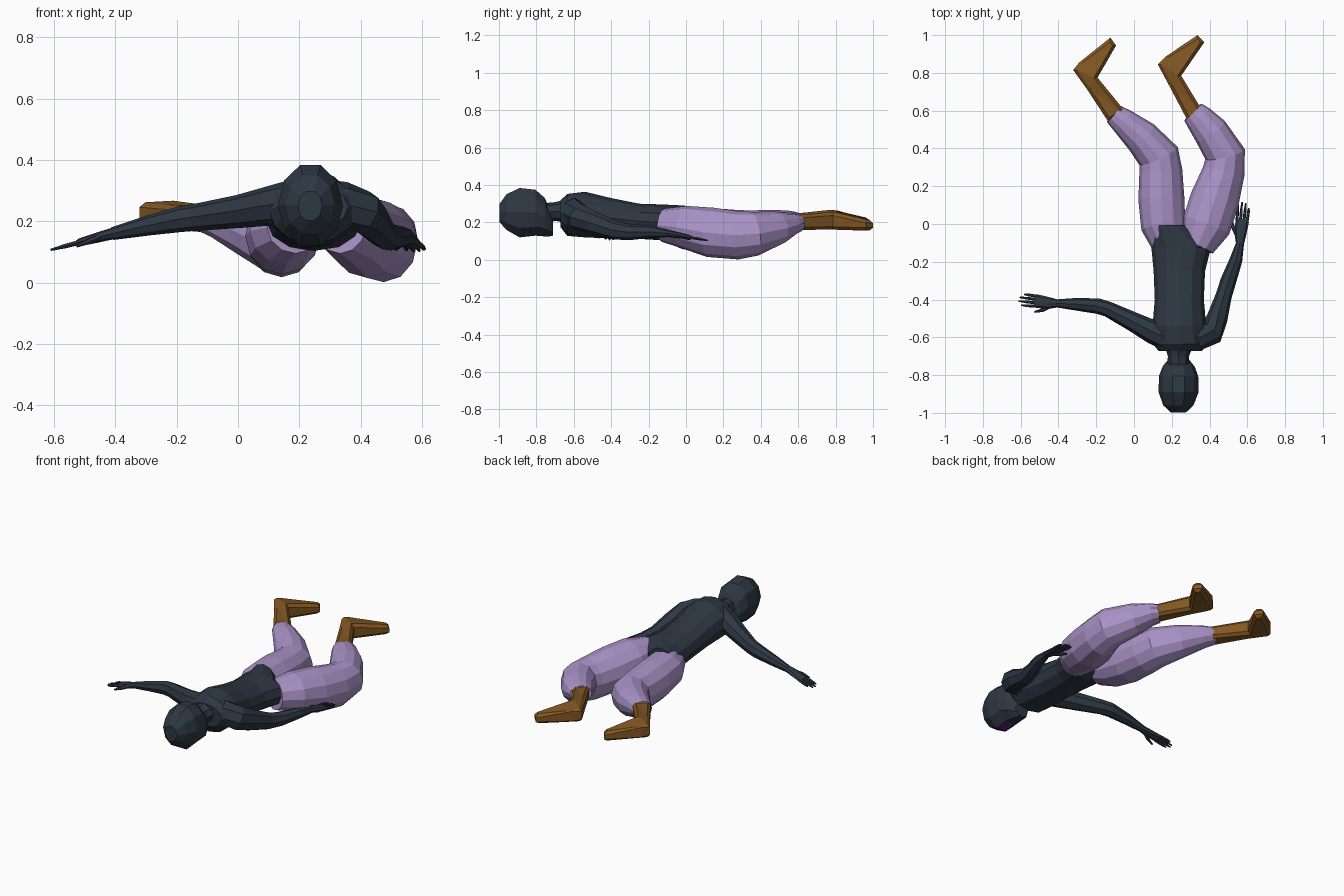
import bpy, bmesh, math
from mathutils import Vector

def material(name, rgb):
    m = bpy.data.materials.new(name)
    m.diffuse_color = (*rgb, 1)
    return m

NAVY = material("dark navy", (0.027, 0.039, 0.056))
LILAC = material("lilac cloth", (0.40, 0.29, 0.57))
BROWN = material("brown leather", (0.225, 0.095, 0.017))
VIOLET = material("deep violet", (0.10, 0.018, 0.17))

def finish(name, bm, mats):
    bmesh.ops.recalc_face_normals(bm, faces=bm.faces)
    me = bpy.data.meshes.new(name)
    bm.to_mesh(me)
    bm.free()
    ob = bpy.data.objects.new(name, me)
    for m in mats:
        me.materials.append(m)
    bpy.context.collection.objects.link(ob)
    return ob

def add_loft(bm, stations, sides, axis=None):
    """Skin elliptical rings (x, y, z, side radius, vertical radius) along a path."""
    pts = [Vector(s[:3]) for s in stations]
    rings = []
    for i, s in enumerate(stations):
        d = Vector((0, 0, 0))
        if i > 0:
            d += (pts[i] - pts[i - 1]).normalized()
        if i < len(pts) - 1:
            d += (pts[i + 1] - pts[i]).normalized()
        d = Vector(axis) if axis else d.normalized()
        side = d.cross(Vector((0, 0, 1))).normalized()
        up = side.cross(d)
        ring = []
        for k in range(sides):
            a = 2 * math.pi * k / sides
            ring.append(bm.verts.new(pts[i] + side * s[3] * math.cos(a) + up * s[4] * math.sin(a)))
        rings.append(ring)
    for r0, r1 in zip(rings, rings[1:]):
        for k in range(sides):
            j = (k + 1) % sides
            bm.faces.new((r0[k], r0[j], r1[j], r1[k]))
    bm.faces.new(rings[0])
    bm.faces.new(rings[-1])

def loft(name, stations, sides, *mats, axis=None):
    bm = bmesh.new()
    add_loft(bm, stations, sides, axis)
    return finish(name, bm, mats)

Y = (0, 1, 0)

# Head, crown towards -y, face down with a violet patch on the face
head = loft("head", [
    (.235, -.998, .25, .04, .05), (.235, -.96, .255, .08, .10),
    (.236, -.89, .252, .106, .139), (.236, -.805, .252, .104, .129),
    (.236, -.755, .228, .085, .108), (.236, -.728, .197, .064, .075),
    (.236, -.71, .172, .045, .045)], 10, NAVY, VIOLET, axis=Y)
for p in head.data.polygons:
    if p.normal.z < -0.9 and -.88 < p.center.y < -.81:
        p.material_index = 1

loft("neck", [(.235, -.77, .25, .058, .052), (.235, -.70, .258, .056, .05),
              (.238, -.63, .26, .08, .065)], 8, NAVY)

# Torso, tapering into the pelvis between the thighs
loft("torso", [
    (.245, -.672, .247, .115, .07), (.245, -.635, .24, .145, .112),
    (.24, -.54, .242, .142, .122), (.24, -.40, .222, .13, .108),
    (.24, -.25, .206, .136, .094), (.25, -.125, .20, .158, .096),
    (.18, -.005, .20, .088, .09)], 12, NAVY, axis=Y)

# Arms
loft("left_arm", [
    (.25, -.60, .265, .07, .075), (.17, -.60, .262, .07, .072),
    (.10, -.572, .25, .063, .064),
    (0, -.52, .232, .052, .054), (-.14, -.45, .213, .041, .044),
    (-.19, -.435, .207, .041, .042), (-.30, -.425, .185, .034, .032),
    (-.41, -.42, .16, .021, .021)], 8, NAVY)
loft("right_arm", [
    (.25, -.60, .265, .07, .075), (.34, -.60, .255, .07, .075),
    (.41, -.575, .23, .068, .072), (.44, -.50, .20, .056, .062),
    (.475, -.38, .158, .043, .05), (.50, -.30, .148, .042, .043),
    (.54, -.19, .15, .034, .033), (.562, -.10, .142, .021, .021)], 8, NAVY)

def hand(name, wrist, tip):
    """Flat palm with four fanned fingers and a thumb."""
    w, t = Vector(wrist), Vector(tip)
    d = t - w
    side = d.cross(Vector((0, 0, 1))).normalized()
    at = lambda f, s, drop=0: w + d * f + side * s - Vector((0, 0, drop))
    bm = bmesh.new()
    add_loft(bm, [(*at(-.03, 0), .021, .019), (*at(.2, -.003), .031, .017),
                  (*at(.52, 0), .036, .013), (*at(.58, 0), .03, .009)], 8)
    for s, end in ((-.027, .92), (-.009, 1.0), (.009, .98), (.026, .87)):
        add_loft(bm, [(*at(.52, s), .008, .008), (*at(.78, s * 1.1), .0075, .0075),
                      (*at(end, s * 1.1), .004, .004)], 6)
    add_loft(bm, [(*at(.15, -.015), .012, .011), (*at(.35, -.044, .006), .01, .01),
                  (*at(.55, -.058, .012), .005, .005)], 6)
    return finish(name, bm, [NAVY])

hand("left_hand", (-.41, -.42, .16), (-.61, -.398, .107))
hand("right_hand", (.562, -.10, .142), (.582, .115, .103))

# Baggy trouser legs, bent at the knee
loft("left_trouser_leg", [
    (.185, -.10, .18, .095, .085), (.155, -.01, .168, .118, .11),
    (.145, .13, .152, .122, .125), (.142, .28, .142, .114, .124),
    (.13, .36, .147, .112, .118), (.04, .46, .175, .094, .094),
    (-.06, .545, .203, .07, .062), (-.108, .583, .21, .056, .048)], 12, LILAC)
loft("right_trouser_leg", [
    (.335, -.12, .185, .09, .09), (.382, -.01, .175, .13, .114),
    (.428, .13, .147, .13, .133), (.475, .28, .131, .112, .129),
    (.482, .37, .14, .108, .118), (.405, .49, .17, .094, .09),
    (.342, .562, .192, .076, .06), (.312, .592, .196, .064, .05)], 12, LILAC)

def boot(name, outline, z, half):
    """Side profile of the boot given thickness across z; the toe tilts down."""
    drop = (.012, .012, .004, .027, .027, .002, 0, .004)     # per outline point
    width = (.85, .85, 1, .62, .62, 1, .9, .85)
    bm = bmesh.new()
    layers = [[bm.verts.new((x, y, z - d + s * half * w))
               for (x, y), d, w in zip(outline, drop, width)] for s in (-1, 1)]
    n = len(outline)
    for i in range(n):
        j = (i + 1) % n
        bm.faces.new((layers[0][i], layers[0][j], layers[1][j], layers[1][i]))
    for ring in layers:
        bm.faces.new(ring)
    bmesh.ops.recalc_face_normals(bm, faces=bm.faces)
    flat = set(layers[0]), set(layers[1])
    rim = [e for e in bm.edges if any(set(e.verts) <= f for f in flat)]
    bmesh.ops.bevel(bm, geom=rim, offset=.016, segments=1, affect='EDGES')
    bmesh.ops.triangulate(bm, faces=[f for f in bm.faces if len(f.verts) > 4])
    return finish(name, bm, [BROWN])

# Boots: outlines run cuff, ankle, toe, heel, back of cuff
boot("left_boot", [(-.135, .54), (-.05, .60), (-.193, .775), (-.095, .945),
                   (-.125, .987), (-.29, .855), (-.322, .815), (-.25, .715)],
     .221, .046)
boot("right_boot", [(.285, .545), (.365, .595), (.25, .785), (.372, .962),
                    (.337, 1.0), (.165, .885), (.126, .845), (.185, .735)],
     .211, .046)
